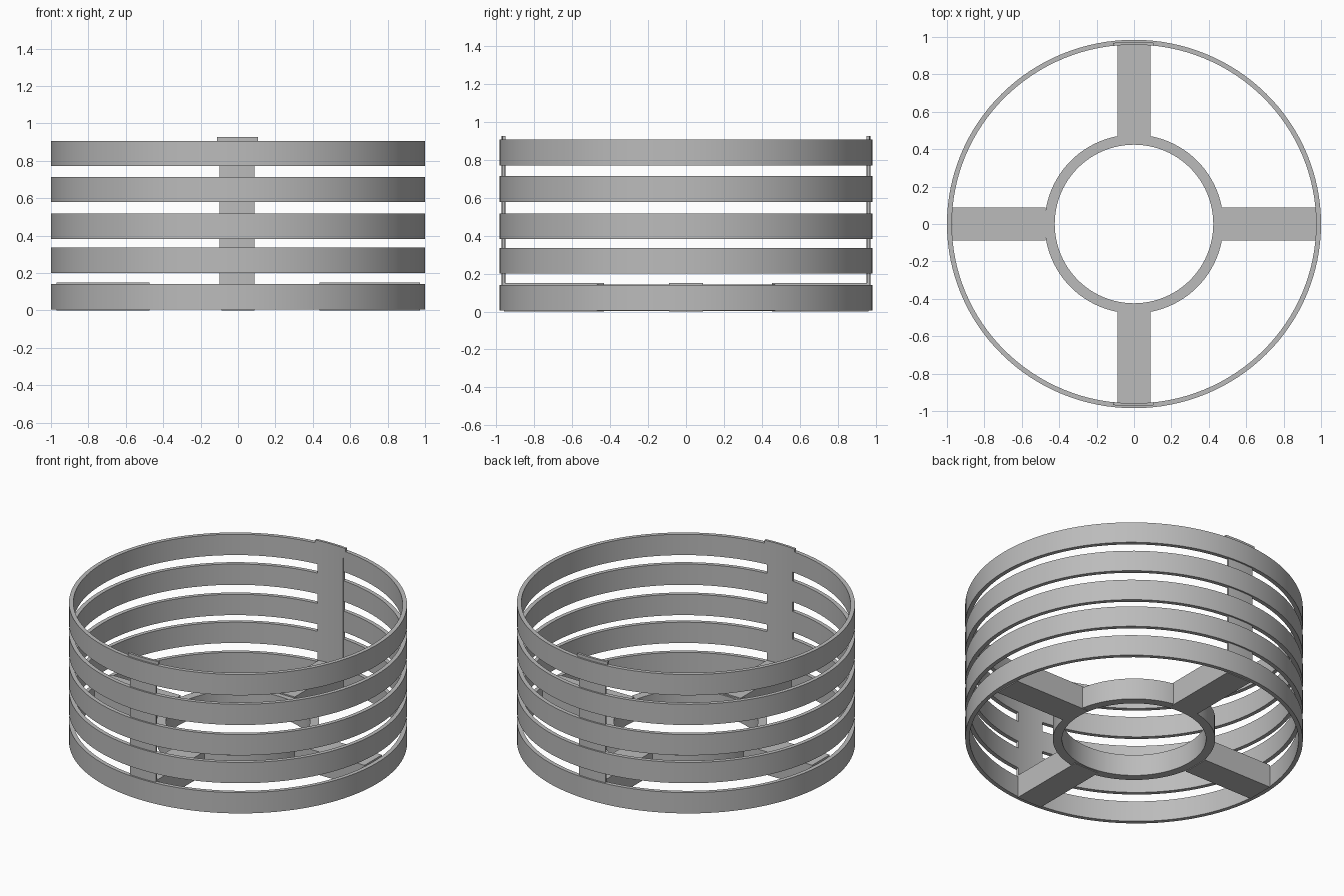
import bpy, bmesh, math

cube = bpy.data.objects.get("Cube")
if cube:
    bpy.data.objects.remove(cube, do_unlink=True)

metal = bpy.data.materials.new("grey_metal")
metal.use_nodes = True
GREY = (0.5, 0.5, 0.5, 1)
metal.diffuse_color = GREY
metal.node_tree.nodes["Principled BSDF"].inputs["Base Color"].default_value = GREY

SQUASH = 0.985  # the basket is slightly narrower front to back


def finish(name, bm):
    bmesh.ops.recalc_face_normals(bm, faces=bm.faces)
    mesh = bpy.data.meshes.new(name)
    bm.to_mesh(mesh)
    bm.free()
    mesh.materials.append(metal)
    obj = bpy.data.objects.new(name, mesh)
    bpy.context.collection.objects.link(obj)
    bpy.ops.object.select_all(action="DESELECT")
    obj.select_set(True)
    bpy.context.view_layer.objects.active = obj
    bpy.ops.object.shade_smooth_by_angle(angle=math.radians(30))
    return obj


def band(name, inner, outer, z0, z1, start=0, end=math.tau, steps=128, squash=1):
    """Sweep a rectangular section round the z axis, closed or as an arc."""
    bm = bmesh.new()
    closed = end - start > math.tau - 0.001
    section = [(inner, z0), (outer, z0), (outer, z1), (inner, z1)]
    loops = []
    for i in range(steps if closed else steps + 1):
        a = start + (end - start) * i / steps
        loops.append([bm.verts.new((r * math.cos(a), r * math.sin(a) * squash, z))
                      for r, z in section])
    for i in range(steps):
        p, q = loops[i], loops[(i + 1) % len(loops)]
        for k in range(4):
            n = (k + 1) % 4
            bm.faces.new((p[k], q[k], q[n], p[n]))
    if not closed:
        bm.faces.new(loops[0])
        bm.faces.new(loops[-1])
    return finish(name, bm)


def box(name, x0, x1, y0, y1, z0, z1):
    bm = bmesh.new()
    bmesh.ops.create_cube(bm, size=1)
    for v in bm.verts:
        v.co = (x1 if v.co.x > 0 else x0, y1 if v.co.y > 0 else y0,
                z1 if v.co.z > 0 else z0)
    return finish(name, bm)


# Stacked hoops
for i, z in enumerate((0.005, 0.201, 0.382, 0.579, 0.772)):
    band(f"hoop_{i + 1}", 0.974, 1.0, z, z + 0.135, squash=SQUASH)

# Upright straps set into the hoops, each with a wider cap
for name, facing in (("front", -math.pi / 2), ("back", math.pi / 2)):
    for part, x0, x1, z0, z1 in (("strap", -0.1, 0.09, 0.01, 0.9),
                                 ("strap_cap", -0.115, 0.107, 0.86, 0.927)):
        side = -1 if facing < 0 else 1
        ends = sorted(facing - side * x for x in (x0, x1))
        band(f"{name}_{part}", 0.973, 0.989, z0, z1, ends[0], ends[1], 12, SQUASH)

# Central hub ring and the four flat spokes
band("hub_ring", 0.424, 0.478, 0.004, 0.142, steps=96)
W = 0.089
box("left_spoke", 0.435, 0.972, -W, W, 0, 0.15)
box("right_spoke", -0.97, -0.474, -W, W, 0, 0.15)
box("front_spoke", -W, W, -0.96, -0.434, 0, 0.15)
box("back_spoke", -W, W, 0.455, 0.962, 0, 0.15)
